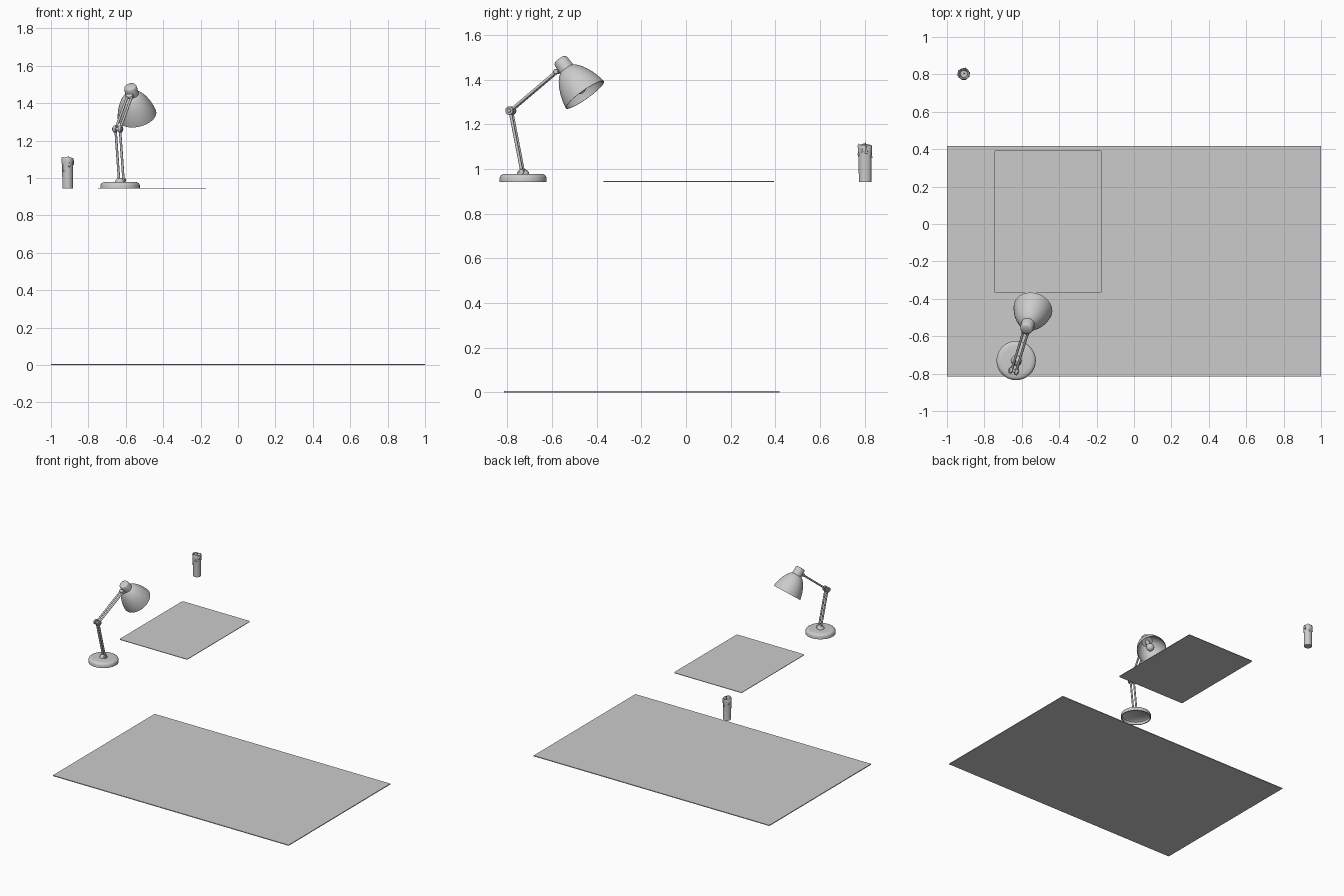
import bpy, bmesh, math
from mathutils import Vector, Matrix

if "Cube" in bpy.data.objects:
    bpy.data.objects.remove(bpy.data.objects["Cube"])

TABLE = 0.943                                   # height of the tabletop items


def finish(name, bm, angle=35, matrix=None):
    bmesh.ops.recalc_face_normals(bm, faces=bm.faces)
    me = bpy.data.meshes.new(name)
    bm.to_mesh(me)
    bm.free()
    ob = bpy.data.objects.new(name, me)
    bpy.context.collection.objects.link(ob)
    if matrix:
        ob.matrix_world = matrix
    bpy.ops.object.select_all(action='DESELECT')
    ob.select_set(True)
    bpy.context.view_layer.objects.active = ob
    bpy.ops.object.shade_smooth_by_angle(angle=math.radians(angle))
    return ob


def frame(origin, direction):
    """Matrix placing local z along a direction."""
    rot = Vector(direction).to_track_quat('Z', 'Y').to_matrix().to_4x4()
    return Matrix.Translation(origin) @ rot


def lathe(name, profile, origin, direction=(0, 0, 1), sides=40, warp=None, closed=False):
    """Spin (radius, height) points; warp(angle, index, r, z) may vary them."""
    bm = bmesh.new()
    rings = []
    for i, (r, z) in enumerate(profile):
        if r == 0:
            rings.append([bm.verts.new((0, 0, z))])
            continue
        ring = []
        for k in range(sides):
            a = 2 * math.pi * k / sides
            rr, zz = warp(a, i, r, z) if warp else (r, z)
            ring.append(bm.verts.new((rr * math.cos(a), rr * math.sin(a), zz)))
        rings.append(ring)
    pairs = list(zip(rings, rings[1:])) + ([(rings[-1], rings[0])] if closed else [])
    for a, b in pairs:
        for k in range(sides):
            n = (k + 1) % sides
            if len(a) == 1:
                bm.faces.new((a[0], b[k], b[n]))
            elif len(b) == 1:
                bm.faces.new((a[k], a[n], b[0]))
            else:
                bm.faces.new((a[k], a[n], b[n], b[k]))
    return finish(name, bm, matrix=frame(origin, direction))


def rod(name, p, q, r, sides=20):
    p, q = Vector(p), Vector(q)
    L = (q - p).length
    b = min(r * 0.2, 0.002)
    return lathe(name, [(0, 0), (r - b, 0), (r, b), (r, L - b), (r - b, L), (0, L)], p, q - p, sides)


def sheet(name, x0, x1, y0, y1, z0, z1, corner=0):
    bm = bmesh.new()
    pts = []
    for cx, cy, start in ((x1, y1, 0), (x0, y1, 90), (x0, y0, 180), (x1, y0, 270)):
        sx, sy = (1 if cx == x1 else -1), (1 if cy == y1 else -1)
        for s in (range(7) if corner else (0,)):
            a = math.radians(start + 15 * s)
            pts.append((cx + corner * (math.cos(a) - sx), cy + corner * (math.sin(a) - sy), z0))
    face = bm.faces.new([bm.verts.new(p) for p in pts])
    ext = bmesh.ops.extrude_face_region(bm, geom=[face])
    bmesh.ops.translate(bm, vec=(0, 0, z1 - z0),
                        verts=[g for g in ext['geom'] if isinstance(g, bmesh.types.BMVert)])
    return finish(name, bm)


# Large lower sheet and rounded desk mat
sheet("floor_sheet", -1, 1, -0.815, 0.418, 0, 0.006)
sheet("desk_mat", -0.748, -0.172, -0.37, 0.395, TABLE, TABLE + 0.004, 0.012)

# Lamp directions: heading in plan, sideways hinge axis, shade axis
head = Vector((0.31, 0.95, 0)).normalized()
side = Vector((head.y, -head.x, 0))
up = Vector((0, 0, 1))
base = Vector((-0.63, -0.73, TABLE))
foot = Vector((-0.624, -0.732, 0.988))
elbow = Vector((-0.643, -0.785, 1.262))
wrist = Vector((-0.579, -0.578, 1.437))
rim = Vector((-0.54, -0.453, 1.333))
axis = (up * 0.8 - head * 0.6).normalized()

# Weighted base, hollow underneath, and its swivel
lathe("lamp_base", [(0, 0.036), (0.075, 0.036), (0.092, 0.034), (0.101, 0.028), (0.105, 0.018),
                    (0.105, 0), (0.098, 0), (0.096, 0.018), (0.085, 0.026), (0, 0.028)], base, sides=56)
lathe("base_swivel", [(0, 0.055), (0.012, 0.055), (0.021, 0.05), (0.026, 0.042), (0.027, 0.035)], base)
rod("base_hinge", foot - side * 0.022, foot + side * 0.022, 0.013)

# Paired arm rods
for s, label in ((-1, "left"), (1, "right")):
    o = side * s * 0.0125
    rod(f"lower_arm_{label}", foot + o, elbow + o, 0.0065, 16)
    rod(f"upper_arm_{label}", elbow + o, wrist + o, 0.0065, 16)
    rod(f"elbow_washer_{label}", elbow + side * s * 0.006, elbow + side * s * 0.024, 0.019, 24)

# Elbow and shade hinges
rod("elbow_pin", elbow - side * 0.029, elbow + side * 0.029, 0.009)
rod("shade_hinge", wrist - side * 0.02, wrist + side * 0.02, 0.012)
rod("shade_bracket", wrist, rim + axis * 0.16, 0.01)

# Shade shell, cap and bulb share one axis
outer = [(0.105, 0), (0.1015, 0.02), (0.096, 0.042), (0.088, 0.066), (0.077, 0.091),
         (0.063, 0.115), (0.048, 0.133), (0.036, 0.143), (0.028, 0.146)]
inner = [(r - 0.004, max(z - 0.003, 0)) for r, z in reversed(outer)]
lathe("lamp_shade", outer + inner, rim, axis, 56, closed=True)
lathe("shade_cap", [(0, 0.136), (0.037, 0.136), (0.036, 0.15), (0.034, 0.187), (0.031, 0.194),
                    (0.025, 0.198), (0, 0.199)], rim, axis)
lathe("bulb", [(0, 0.012), (0.012, 0.0145), (0.021, 0.021), (0.027, 0.032), (0.028, 0.043),
               (0.025, 0.056), (0.018, 0.07), (0.014, 0.085), (0.014, 0.14), (0, 0.14)], rim, axis)

# Candle with an uneven melted rim
candle = Vector((-0.91, 0.803, TABLE))


def melt(a, i, r, z):
    wave = 0.5 * math.cos(a - 0.7) + 0.3 * math.cos(3 * a + 0.5) + 0.2 * math.sin(5 * a)
    if 3 <= i <= 6:
        z += 0.007 * wave
    if i in (2, 3, 4):
        r += 0.003 * wave
    return r, z


lathe("candle", [(0, 0), (0.028, 0), (0.029, 0.11), (0.031, 0.14), (0.032, 0.158), (0.029, 0.166),
                 (0.024, 0.163), (0.019, 0.148), (0, 0.144)], candle, warp=melt)

# Wax drips hugging the candle wall
for deg, top, bottom, r in ((10, 0.16, 0.125, 0.006), (75, 0.165, 0.105, 0.005), (150, 0.155, 0.12, 0.006),
                            (215, 0.155, 0.09, 0.005), (285, 0.16, 0.115, 0.007), (330, 0.162, 0.13, 0.005)):
    a = math.radians(deg)
    h = top - bottom
    lathe("wax_drip", [(0, 0), (r * 0.8, r * 0.4), (r, r), (r * 0.7, 2.4 * r), (r * 0.6, h * 0.8), (0, h)],
          candle + Vector((0.0285 * math.cos(a), 0.0285 * math.sin(a), bottom)), sides=14)
rod("wick", candle + up * 0.14, candle + Vector((0.003, 0.002, 0.175)), 0.0025, 10)
